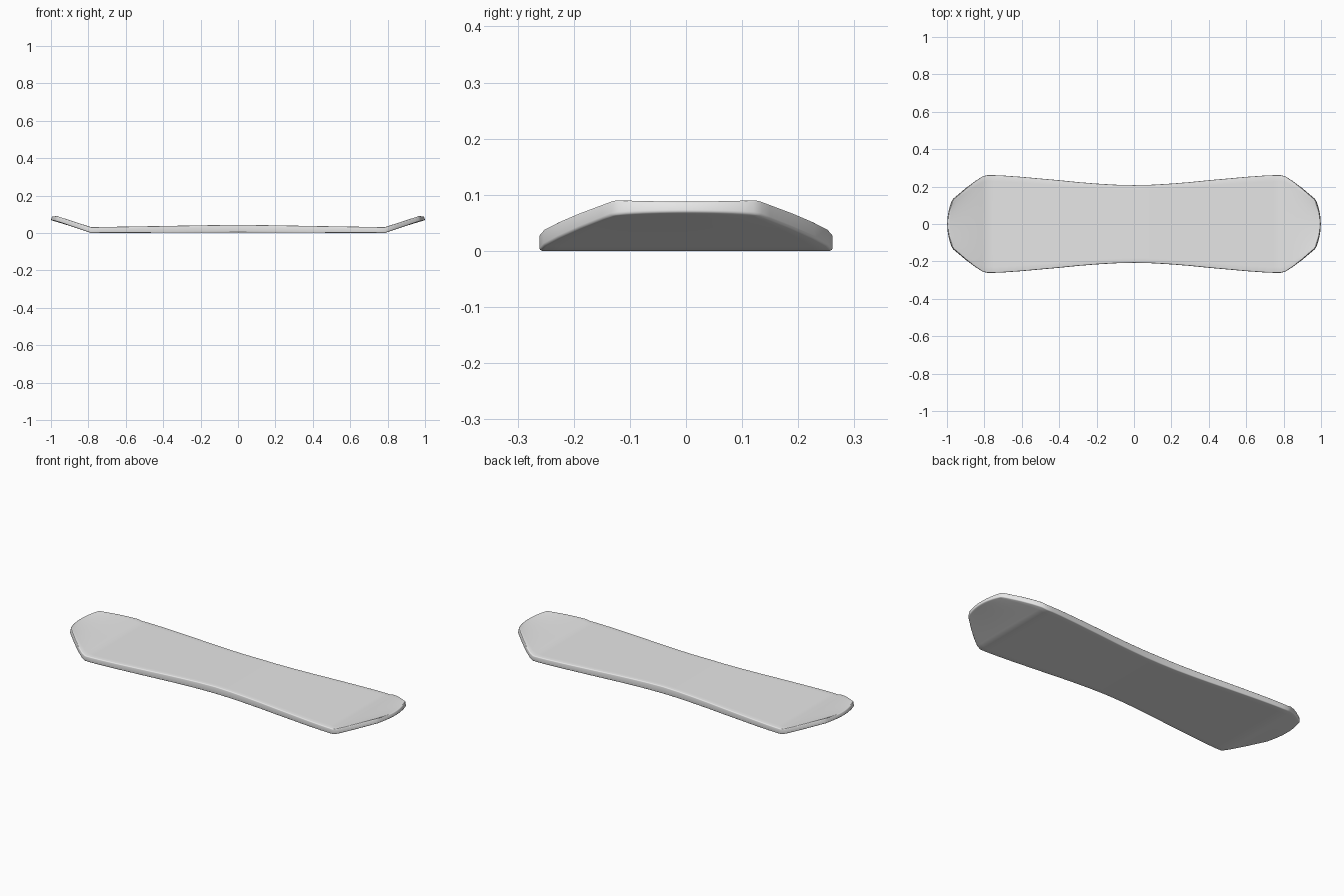
import bpy
import bmesh

cube = bpy.data.objects.get("Cube")
if cube:
    bpy.data.objects.remove(cube, do_unlink=True)

ROWS = 16          # strips across the width
KINK = 0.785       # where the nose and tail start to rise

# Half plan outline: distance from the middle, half width
OUTLINE = [(0, .208), (.1, .210), (.2, .216), (.3, .224), (.4, .234), (.5, .243),
           (.6, .252), (.7, .259), (.75, .261), (.785, .261), (.81, .254),
           (.85, .229), (.9, .192), (.95, .150), (.968, .135), (.977, .120)]


def board_point(x, half, t, side, top):
    """Point on the deck (top) or base; t runs -1..1 across the width."""
    rise = max(0, (x - KINK) / (.977 - KINK))
    mid = max(0, 1 - x / KINK)
    # the end row bows outwards and the tip dishes slightly
    px = x + .023 * rise ** 2 * (1 - t * t)
    z = .003 * mid + .34 * max(0, x - KINK)
    z += .003 * rise * (1 - t * t)
    if top:
        z += .031 + .010 * mid - .004 * rise - .006 * rise * (1 - t * t)
        px -= .006 * rise
    return side * px, half * t, z


def build_board():
    bm = bmesh.new()
    stations = [(x, w, -1) for x, w in reversed(OUTLINE[1:])]
    stations += [(x, w, 1) for x, w in OUTLINE]
    layers = []
    for top in (False, True):
        layers.append([[bm.verts.new(board_point(x, w, 2 * j / ROWS - 1, s, top))
                        for j in range(ROWS + 1)] for x, w, s in stations])
    base, deck = layers
    n = len(stations)
    for i in range(n - 1):
        for j in range(ROWS):
            for g in layers:
                bm.faces.new((g[i][j], g[i + 1][j], g[i + 1][j + 1], g[i][j + 1]))
        # long side walls
        for j in (0, ROWS):
            bm.faces.new((base[i][j], base[i + 1][j], deck[i + 1][j], deck[i][j]))
    # end walls
    for i in (0, n - 1):
        for j in range(ROWS):
            bm.faces.new((base[i][j], base[i][j + 1], deck[i][j + 1], deck[i][j]))
    bmesh.ops.recalc_face_normals(bm, faces=bm.faces[:])
    mesh = bpy.data.meshes.new("board")
    bm.to_mesh(mesh)
    bm.free()
    return mesh


# Plain grey finish
grey = bpy.data.materials.new("light grey")
grey.use_nodes = True
colour = (.8, .8, .8, 1)
grey.diffuse_color = colour
for node in grey.node_tree.nodes:
    if node.type == 'BSDF_PRINCIPLED':
        node.inputs["Base Color"].default_value = colour

# Board with softened rim
board = bpy.data.objects.new("board", build_board())
bpy.context.collection.objects.link(board)
board.data.materials.append(grey)
bpy.context.view_layer.objects.active = board
board.select_set(True)
rim = board.modifiers.new("rim", 'BEVEL')
rim.width = .007
rim.segments = 3
rim.limit_method = 'ANGLE'
rim.angle_limit = .9
bpy.ops.object.modifier_apply(modifier="rim")
bpy.ops.object.shade_smooth_by_angle(angle=.6)
